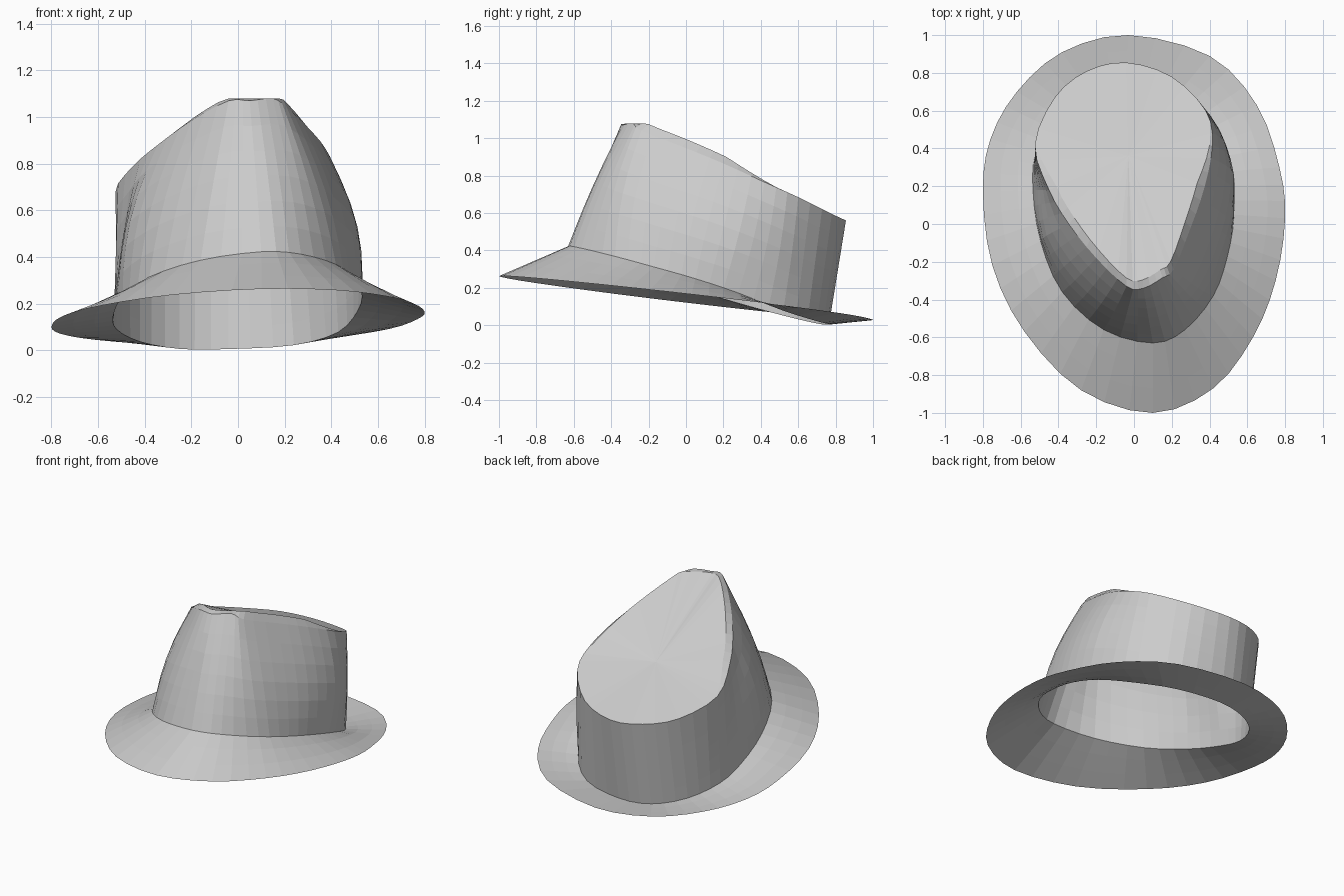
import bpy, math
from mathutils import Vector

if "Cube" in bpy.data.objects:
    bpy.data.objects.remove(bpy.data.objects["Cube"])

SUB = 3  # spline subdivisions between control points

# Control outlines, counter-clockwise from the front: brim edge, crown base, crown rim
EDGE = [(.10, -1), (.42, -.87), (.63, -.6), (.75, -.3), (.8, .03), (.77, .3), (.65, .63), (.4, .89),
        (-.03, 1), (-.38, .91), (-.62, .7), (-.76, .45), (-.8, .17), (-.75, -.22), (-.58, -.57), (-.28, -.88)]
BASE = [(.10, -.63), (.27, -.56), (.42, -.38), (.495, -.17), (.53, .05), (.515, .28), (.43, .52), (.24, .7),
        (-.04, .765), (-.25, .72), (-.42, .58), (-.52, .38), (-.535, .18), (-.495, -.09), (-.38, -.36), (-.16, -.56)]
RIM = [(.05, -.34, 1.07), (.15, -.285, 1.08), (.21, -.24, 1.04), (.3, -.02, .955),
       (.375, .2, .865), (.415, .42, .765), (.38, .6, .685), (.2, .78, .595),
       (-.04, .855, .56), (-.25, .81, .57), (-.42, .67, .6), (-.525, .42, .68),
       (-.45, .18, .79), (-.345, 0, .88), (-.2, -.18, .985), (-.04, -.33, 1.07)]


def clamp(v):
    return min(1, max(0, v))


def spline(points):
    """Closed Catmull-Rom loop through the points."""
    p, n, out = [Vector(q) for q in points], len(points), []
    for i in range(n):
        a, b, c, d = p[i - 1], p[i], p[(i + 1) % n], p[(i + 2) % n]
        for s in range(SUB):
            t = s / SUB
            out.append(.5 * (2 * b + (c - a) * t + (2 * a - 5 * b + 4 * c - d) * t ** 2
                             + (3 * b - a - 3 * c + d) * t ** 3))
    return out


def loft(name, rings, cap=None):
    """Skin consecutive rings; optionally close the last one with a fan."""
    n = len(rings[0])
    verts = [v for r in rings for v in r]
    faces = [(k * n + i, k * n + (i + 1) % n, (k + 1) * n + (i + 1) % n, (k + 1) * n + i)
             for k in range(len(rings) - 1) for i in range(n)]
    if cap is not None:
        last = (len(rings) - 1) * n
        faces += [(last + i, last + (i + 1) % n, len(verts)) for i in range(n)]
        verts.append(cap)
    mesh = bpy.data.meshes.new(name)
    mesh.from_pydata(verts, [], faces)
    obj = bpy.data.objects.new(name, mesh)
    bpy.context.collection.objects.link(obj)
    return obj


def base_height(x, y):
    """Tilted base plane, dipping a little at the back right."""
    dip = .08 * clamp((y - .2) / .4) * max(0, x)
    return .232 - .293 * y + .06 * x - dip


# Brim edge and crown base lie in two differently tilted planes
edge = spline([(x, y, .145 - .115 * y + .03 * x) for x, y in EDGE])
base = spline([(x, y, base_height(x, y)) for x, y in BASE])
rim = spline(RIM)

# Brim
loft("brim", [[e.lerp(b, t) for e, b in zip(edge, base)] for t in (0, .35, .7, 1)])

# Crown wall, bulging at the sides
wall = []
for k in range(7):
    t, ring = k / 6, []
    for b, r in zip(base, rim):
        out = Vector((b.x, b.y - .1, 0)).normalized()
        fade = clamp((.6 - b.y) / .4) if b.x > 0 else clamp((.2 - b.y) / .3)
        bulge = .05 * abs(out.x) ** .7 * math.sin(math.pi * t) * fade
        ring.append(b.lerp(r, t) + out * bulge)
    wall.append(ring)
loft("crown_wall", wall)

# Crown top: a narrow bevel rising inward around the front, then a flat slope
centre = Vector((-.03, .36, .755))
inner = []
for r in rim:
    w = clamp((.5 - r.y) / .3)
    d = Vector((centre.x - r.x, centre.y - r.y, 0)).normalized()
    p = r + d * (.004 + .04 * w)
    rise = .035 if r.x > 0 else .015
    p.z = min(1.08, p.z + rise * w)
    inner.append(p)
loft("crown_top", [rim, inner, [p.lerp(centre, .5) for p in inner]], centre)
